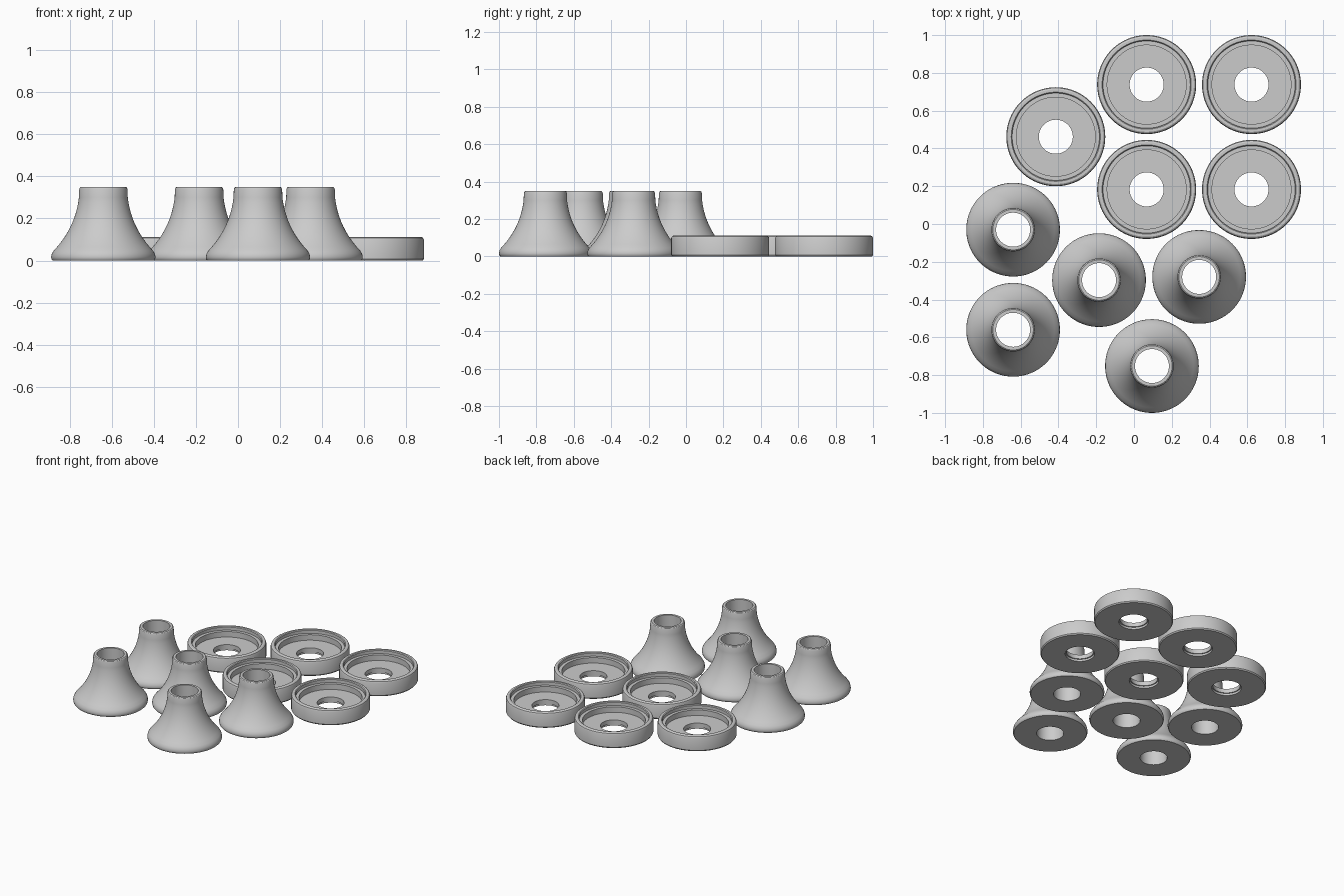
import bpy
import math

if "Cube" in bpy.data.objects:
    bpy.data.objects.remove(bpy.data.objects["Cube"])

SEGMENTS = 96

grey = bpy.data.materials.new("plain_grey")
grey.diffuse_color = (0.6, 0.6, 0.6, 1.0)
grey.use_nodes = True
grey.node_tree.nodes["Principled BSDF"].inputs["Base Color"].default_value = grey.diffuse_color


def lathe(name, profile):
    """Spin a closed (radius, height) profile, listed counter-clockwise, around z."""
    n = len(profile)
    verts, faces = [], []
    for i in range(SEGMENTS):
        a = 2 * math.pi * i / SEGMENTS
        verts += [(r * math.cos(a), r * math.sin(a), z) for r, z in profile]
        k = (i + 1) % SEGMENTS
        for j in range(n):
            m = (j + 1) % n
            faces.append((i * n + j, k * n + j, k * n + m, i * n + m))
    mesh = bpy.data.meshes.new(name)
    mesh.from_pydata(verts, [], faces)
    mesh.materials.append(grey)
    return mesh


def place(name, mesh, spots):
    for i, (x, y) in enumerate(spots):
        obj = bpy.data.objects.new(f"{name}_{i + 1}", mesh)
        obj.location = (x, y, 0)
        bpy.context.collection.objects.link(obj)
        if i == 0:
            # the mesh is shared, so shading it once is enough
            bpy.context.view_layer.objects.active = obj
            obj.select_set(True)
            bpy.ops.object.shade_smooth_by_angle(angle=math.radians(30))
            obj.select_set(False)


# Flared foot: bored through, rounded lower edge, concave flank, straight neck
flank = []
for i in range(13):
    t = i / 12
    # quadratic curve from the foot edge up to the neck
    r = (1 - t) ** 2 * 0.236 + 2 * t * (1 - t) * 0.133 + t * t * 0.116
    z = (1 - t) ** 2 * 0.047 + 2 * t * (1 - t) * 0.155 + t * t * 0.300
    flank.append((r, z))
flared_profile = ([(0.09, 0.0), (0.241, 0.0), (0.246, 0.006), (0.248, 0.016),
                   (0.245, 0.032)] + flank +
                  [(0.115, 0.337), (0.112, 0.346), (0.107, 0.35), (0.09, 0.35)])
place("flared_foot", lathe("flared_foot", flared_profile),
      [(-0.64, -0.03), (-0.64, -0.56), (-0.185, -0.297), (0.345, -0.28), (0.095, -0.752)])

# Round cup: chamfered rim, stepped recess, floor with a central hole
cup_profile = [(0.098, 0.0), (0.256, 0.0), (0.262, 0.008), (0.262, 0.097),
               (0.258, 0.107), (0.25, 0.112), (0.236, 0.112), (0.231, 0.107),
               (0.231, 0.085), (0.209, 0.085), (0.209, 0.045), (0.09, 0.045),
               (0.09, 0.015), (0.098, 0.015)]
place("round_cup", lathe("round_cup", cup_profile),
      [(0.067, 0.738), (0.622, 0.738), (0.067, 0.183), (0.622, 0.183), (-0.414, 0.462)])
